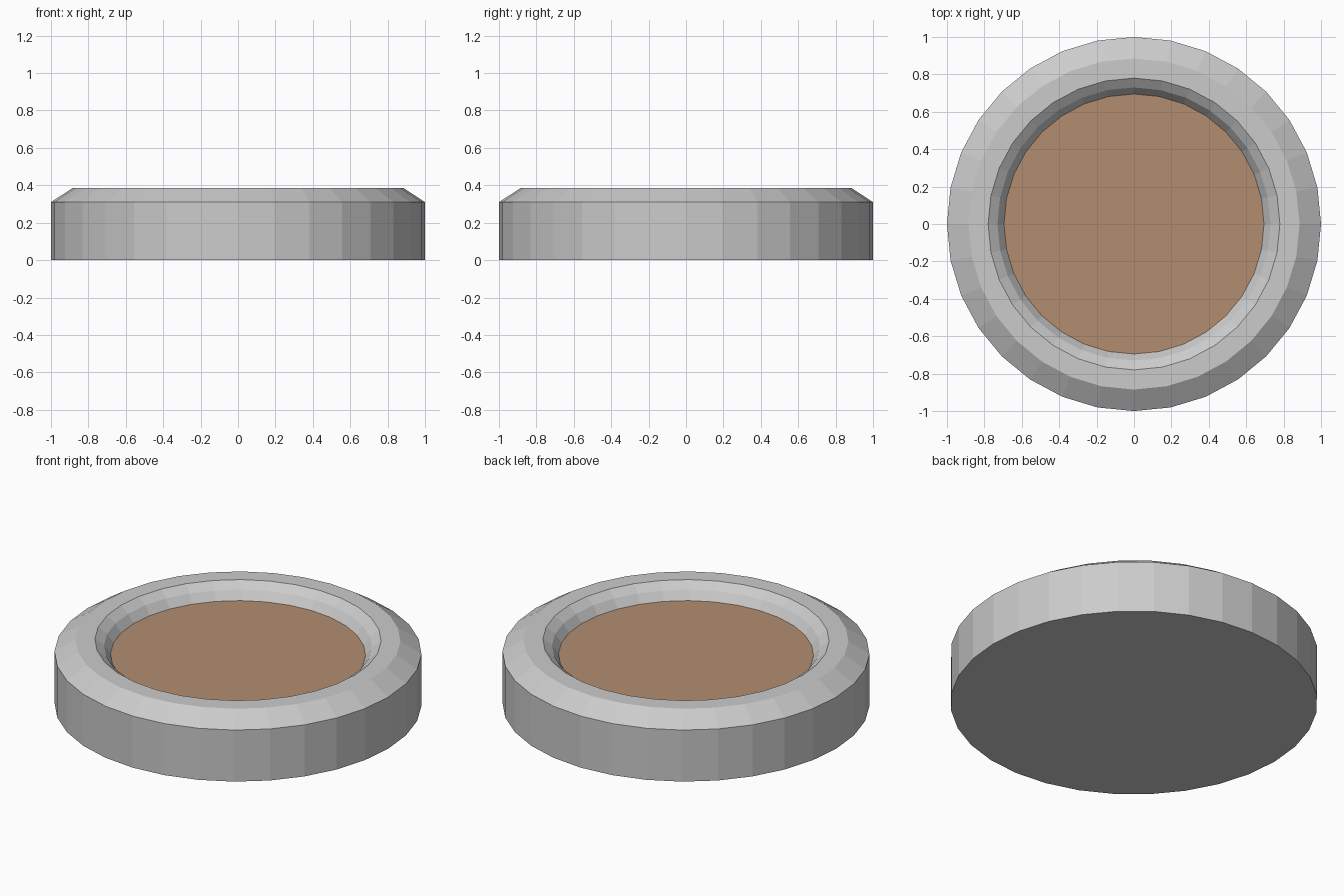
import bpy, bmesh, math

if "Cube" in bpy.data.objects:
    bpy.data.objects.remove(bpy.data.objects["Cube"])

SIDES = 32


def lathe(name, profile, color=None):
    """Revolve (radius, z) points around z; radius 0 makes a single cap face."""
    bm = bmesh.new()
    rings = []
    for r, z in profile:
        rings.append([bm.verts.new((r * math.cos(2 * math.pi * i / SIDES),
                                    r * math.sin(2 * math.pi * i / SIDES), z))
                      for i in range(SIDES)])
    for a, b in zip(rings, rings[1:]):
        for i in range(SIDES):
            j = (i + 1) % SIDES
            bm.faces.new((a[i], a[j], b[j], b[i]))
    # close the first ring downwards and the last ring upwards
    bm.faces.new(rings[0][::-1])
    bm.faces.new(rings[-1])
    mesh = bpy.data.meshes.new(name)
    bm.to_mesh(mesh)
    bm.free()
    obj = bpy.data.objects.new(name, mesh)
    bpy.context.collection.objects.link(obj)
    if color:
        mat = bpy.data.materials.new(name + "_brown")
        mat.diffuse_color = (*color, 1)
        mat.use_nodes = True
        mat.node_tree.nodes["Principled BSDF"].inputs["Base Color"].default_value = mat.diffuse_color
        mesh.materials.append(mat)
    return obj


# Round stone planter with chamfered rim and rounded inner lip
lathe("planter_ring", [(1, 0), (1, 0.31), (0.885, 0.385), (0.78, 0.385),
                       (0.73, 0.348), (0.69, 0.29)])

# Soil disc filling the recess
lathe("soil", [(0.685, 0.2), (0.695, 0.298)], (0.45, 0.27, 0.16))
